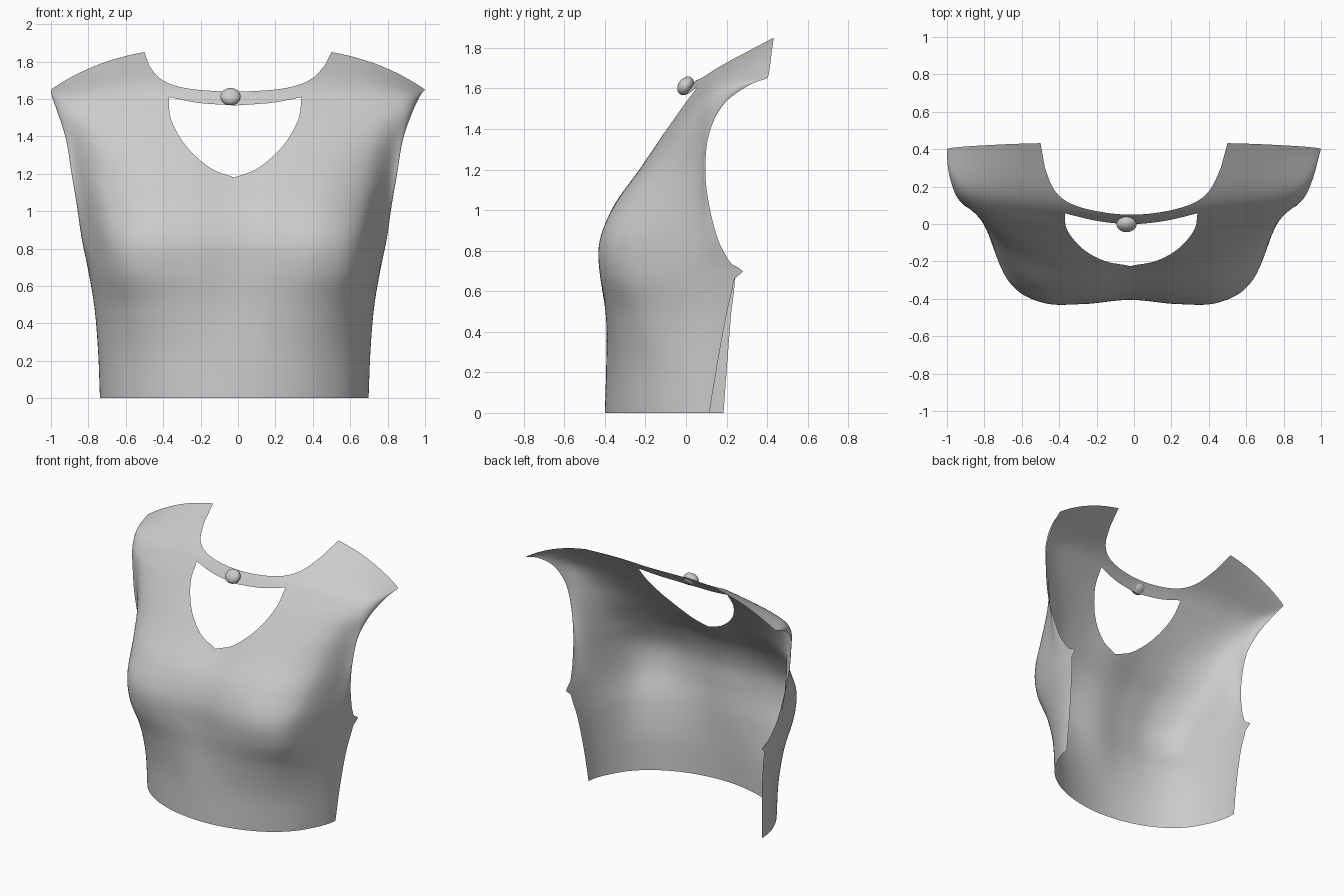
import bpy, bmesh, math
from mathutils import Vector
from mathutils.geometry import delaunay_2d_cdt

if "Cube" in bpy.data.objects:
    bpy.data.objects.remove(bpy.data.objects["Cube"])

# Cross-section rows: centre z, edge z, half width, then y from centre to side edge
ROWS = [
    (0.00, 0.00, .718, -.400, -.373, -.298, -.175, -.005, .150),
    (0.25, 0.25, .728, -.393, -.373, -.310, -.185, -.005, .180),
    (0.48, 0.48, .747, -.391, -.393, -.352, -.232, -.010, .210),
    (0.68, 0.68, .780, -.402, -.423, -.410, -.305, -.030, .235),
    (0.85, 0.85, .815, -.400, -.421, -.412, -.292, .015, .160),
    (1.02, 1.02, .840, -.340, -.357, -.332, -.205, .040, .115),
    (1.20, 1.20, .870, -.212, -.230, -.200, -.098, .062, .095),
    (1.38, 1.38, .900, -.105, -.108, -.080, -.018, .078, .115),
    (1.56, 1.52, .945, -.006, .014, .042, .072, .120, .185),
    (1.70, 1.61, .982, .117, .138, .165, .185, .220, .300),
    (1.879, 1.65, 1.00, .440, .435, .430, .420, .410, .400),
]
TOP = len(ROWS) - 1


def spline(pts, t):
    """Catmull-Rom through a list of equal-length tuples."""
    n = len(pts) - 1
    i = max(0, min(int(t), n - 1))
    t -= i
    b, c = pts[i], pts[i + 1]
    a = pts[i - 1] if i > 0 else [2 * p - q for p, q in zip(b, c)]
    d = pts[i + 2] if i + 2 <= n else [2 * q - p for p, q in zip(b, c)]
    return [0.5 * (2 * q + (r - p) * t + (2 * p - 5 * q + 4 * r - s) * t * t
                   + (3 * q - p - 3 * r + s) * t ** 3) for p, q, r, s in zip(a, b, c, d)]


def curve(pts, n):
    return [spline(pts, (len(pts) - 1) * i / n) for i in range(n + 1)]


def height(row, f):
    return row[0] + (row[1] - row[0]) * abs(f) ** 3


def surface(u, v):
    """Pattern coordinates (u across, v up) to a point on the body."""
    row = spline(ROWS, v)
    ys = [(y,) for y in row[:3:-1] + row[3:]]
    f = math.sin(u * math.pi / 2)
    y = spline(ys, (u + 1) * 5)[0]
    y -= .035 * u ** 5 * max(0, 1 - v / 3)                      # uneven side seams
    z = height(row, f)
    y += .05 * abs(u) ** 30 * math.exp(-((z - .7) / .025) ** 2)  # armpit point
    return Vector((row[2] * f - .02 * (1 - (v / TOP) ** 8), y, z))


def pattern(x, z):
    """Front-view (x, z) to pattern coordinates, by bisection."""
    lo, hi = 0, TOP
    for _ in range(40):
        v = (lo + hi) / 2
        row = spline(ROWS, v)
        f = max(-1, min(1, x / row[2]))
        if height(row, f) < z:
            lo = v
        else:
            hi = v
    return math.asin(f) * 2 / math.pi, v


def mirrored(half):
    """Left copy of a half outline that starts on the centre line."""
    return [(-a, b) for a, b in half]


def inside(p, loop):
    hit = False
    for (ax, ay), (bx, by) in zip(loop, loop[1:] + loop[:1]):
        if (ay > p[1]) != (by > p[1]) and p[0] < (bx - ax) * (p[1] - ay) / (by - ay) + ax:
            hit = not hit
    return hit


# Neckline and keyhole outlines
neck = [pattern(*p) for p in curve([(0, 1.64), (.12, 1.643), (.25, 1.655), (.35, 1.68),
                                    (.42, 1.72), (.47, 1.78)], 24)]
hole_low = [pattern(*p) for p in curve([(0, 1.18), (.13, 1.232), (.26, 1.35),
                                        (.34, 1.49), (.355, 1.61)], 24)]
hole_up = [pattern(*p) for p in curve([(0, 1.565), (.2, 1.58), (.355, 1.61)], 16)]

# Outer outline: hem, side and armhole edge, shoulder seam, neckline
right = [(i / 40, 0) for i in range(41)] + [(1, TOP * i / 100) for i in range(1, 101)]
right += [(1 - (2 / 3) * i / 20, TOP) for i in range(1, 21)] + neck[::-1]
outer = right + mirrored(right)[::-1][1:-1]
half_hole = hole_low + hole_up[::-1][1:]
hole = half_hole + mirrored(half_hole)[::-1][1:-1]

# Fill the pattern with an even grid and triangulate
S = .2
outer = [(a, b * S) for a, b in outer]
hole = [(a, b * S) for a, b in hole]
pts, edges = [], []
for loop in (outer, hole):
    k, n = len(pts), len(loop)
    pts += loop
    edges += [(k + i, k + (i + 1) % n) for i in range(n)]
border = list(pts)
for j in range(1, 80):
    for i in range(1, 80):
        p = (i / 40 - 1, TOP * S * j / 80)
        if inside(p, outer) and not inside(p, hole):
            if min((p[0] - q[0]) ** 2 + (p[1] - q[1]) ** 2 for q in border) > .0001:
                pts.append(p)
res = delaunay_2d_cdt([Vector(p) for p in pts], edges, [], 0, 1e-6)
flat, tris = res[0], res[2]

# Garment front panel
bm = bmesh.new()
verts = [bm.verts.new(surface(max(-1, min(1, p.x)), p.y / S)) for p in flat]
for t in tris:
    c = sum((flat[i] for i in t), Vector((0, 0))) / len(t)
    if inside(c, outer) and not inside(c, hole):
        bm.faces.new([verts[i] for i in t]).smooth = True
bmesh.ops.delete(bm, geom=[v for v in bm.verts if not v.link_faces], context='VERTS')
mesh = bpy.data.meshes.new("top_front_panel")
bm.to_mesh(mesh)
bm.free()
bpy.context.collection.objects.link(bpy.data.objects.new("top_front_panel", mesh))

# Bead on the neck strap
bpy.ops.mesh.primitive_uv_sphere_add(segments=32, ring_count=16, radius=1,
                                     location=(-.04, -.002, 1.613), rotation=(math.radians(-35), 0, 0))
bead = bpy.context.object
bead.name = "neck_bead"
bead.scale = (.054, .036, .05)
bpy.ops.object.shade_smooth()
